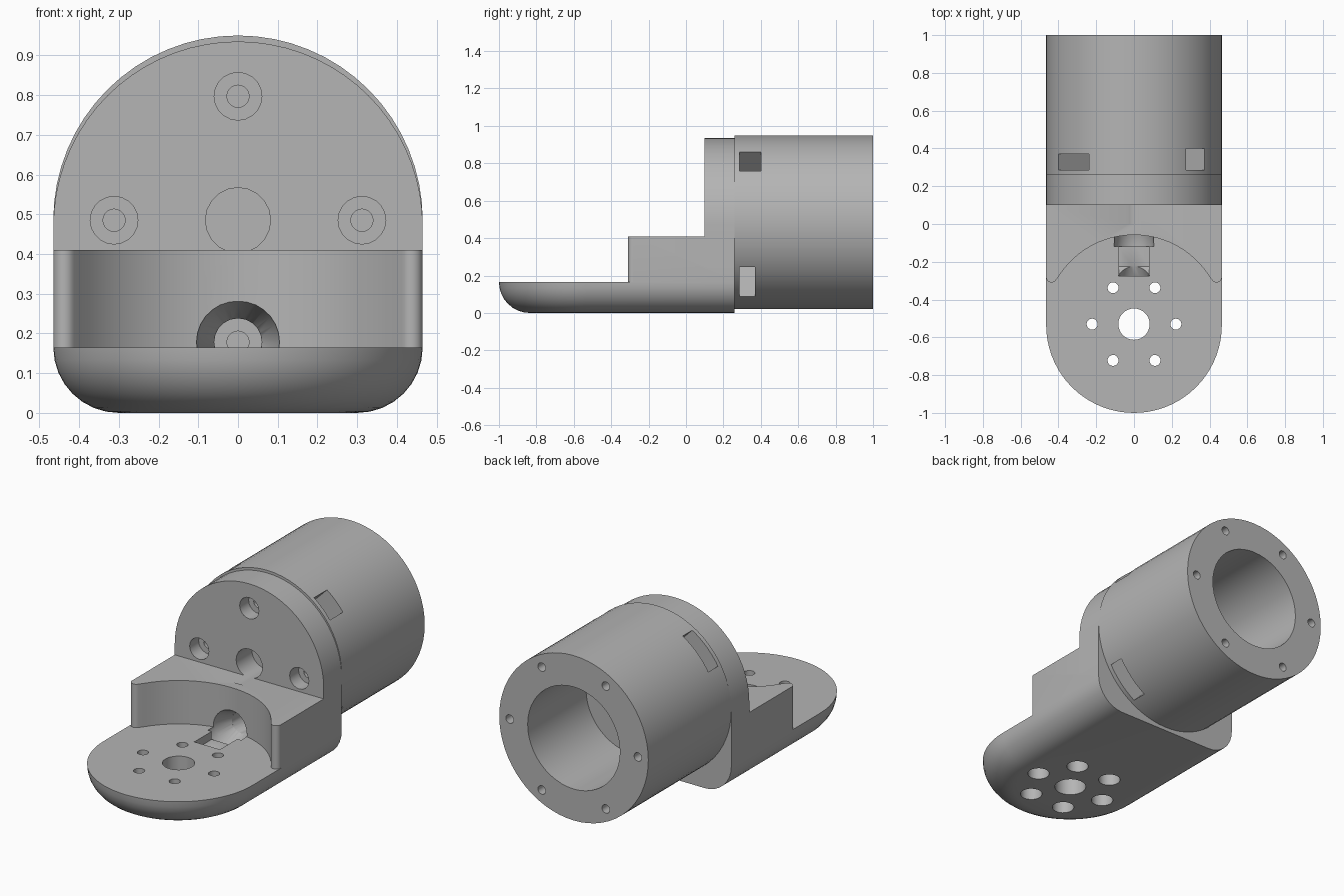
import bpy, bmesh
from math import sin, cos, pi, radians
from mathutils import Vector, Matrix

cube = bpy.data.objects.get("Cube")
if cube:
    bpy.data.objects.remove(cube)

R = 0.465        # outer radius of body and sleeve
AXIS_Z = 0.485   # height of the sleeve axis
PLATE_Y = -0.53  # centre of the round mounting plate
PLATE_Z = 0.165  # top of the mounting plate
BLOCK_Z = 0.41   # top of the step block
JOINT_Y = 0.26   # where body and sleeve meet

grey = bpy.data.materials.new("plain grey")
grey.use_nodes = True
grey.diffuse_color = (0.46, 0.46, 0.46, 1)
grey.node_tree.nodes["Principled BSDF"].inputs["Base Color"].default_value = grey.diffuse_color


def loft(name, rings):
    """Closed solid skinned through rings of equal point count."""
    bm = bmesh.new()
    loops = [[bm.verts.new(p) for p in ring] for ring in rings]
    n = len(loops[0])
    for a, b in zip(loops, loops[1:]):
        for i in range(n):
            j = (i + 1) % n
            bm.faces.new((a[i], a[j], b[j], b[i]))
    bm.faces.new(loops[0])
    bm.faces.new(loops[-1])
    bmesh.ops.recalc_face_normals(bm, faces=bm.faces)
    mesh = bpy.data.meshes.new(name)
    bm.to_mesh(mesh)
    bm.free()
    mesh.materials.append(grey)
    obj = bpy.data.objects.new(name, mesh)
    bpy.context.collection.objects.link(obj)
    return obj


def arc(cx, cy, r, start, end, steps):
    angles = [radians(start + (end - start) * i / steps) for i in range(steps + 1)]
    return [(cx + r * cos(a), cy + r * sin(a)) for a in angles]


def y_rod(name, x, z, sections, sides=20):
    """Turned solid along y from (y, radius) pairs."""
    return loft(name, [[(px, y, pz) for px, pz in arc(x, z, r, 0, 360, sides)[:-1]]
                       for y, r in sections])


def z_rod(name, x, y, sections, sides=20):
    return loft(name, [[(px, py, z) for px, py in arc(x, y, r, 0, 360, sides)[:-1]]
                       for z, r in sections])


def combine(target, tool, operation="DIFFERENCE"):
    mod = target.modifiers.new("combine", "BOOLEAN")
    mod.object, mod.operation, mod.solver = tool, operation, "EXACT"
    bpy.context.view_layer.objects.active = target
    bpy.ops.object.modifier_apply(modifier=mod.name)
    bpy.data.objects.remove(tool)


# Body: U-shaped plan with a rounded lower edge
def plan(inset, z):
    r = R - inset
    pts = [(r, JOINT_Y)] + arc(0, R - 1, r, 0, -180, 36) + [(-r, JOINT_Y)]
    return [(x, y, z) for x, y in pts]


fillet = [radians(90 * i / 8) for i in range(9)]
rings = [plan(PLATE_Z * (1 - sin(a)), PLATE_Z * (1 - cos(a))) for a in fillet]
body = loft("body", rings + [plan(0, BLOCK_Z)])

# Step block: clear the round plate, leaving rounded tips
tip = arc(0.437, -0.282, 0.028, 0, -150, 8)
hollow = arc(0, PLATE_Y, 0.472, 33, 147, 24)
outline = [(0.6, -1.2), (0.6, -0.282)] + tip + hollow
outline += [(-x, y) for x, y in reversed(tip)] + [(-0.6, -0.282), (-0.6, -1.2)]
combine(body, loft("plate_clearance", [[(x, y, z) for x, y in outline]
                                       for z in (PLATE_Z, 0.6)]))

# Arched flange behind the step
arch = [(R, 0.25)] + arc(0, 0.47, R, 0, 180, 36) + [(-R, 0.25)]
combine(body, loft("flange", [[(x, y, z) for x, z in arch] for y in (0.1, JOINT_Y)]), "UNION")

# Plate holes: one large bore and six counterbored from below
combine(body, z_rod("plate_bore", 0, PLATE_Y, [(-0.1, 0.083), (0.3, 0.083)], 28))
for i in range(6):
    a = radians(60 * i)
    x, y = 0.222 * cos(a), PLATE_Y + 0.222 * sin(a)
    combine(body, z_rod("plate_hole", x, y,
                        [(-0.1, 0.058), (0.1, 0.058), (0.1, 0.029), (0.3, 0.029)]))

# Flange face: centre recess and three counterbored screw holes
combine(body, y_rod("centre_recess", 0, AXIS_Z, [(0, 0.082), (0.24, 0.082)]))
for a in (0, 90, 180):
    x, z = 0.312 * cos(radians(a)), AXIS_Z + 0.312 * sin(radians(a))
    combine(body, y_rod("flange_hole", x, z,
                        [(0, 0.06), (0.18, 0.06), (0.18, 0.028), (0.25, 0.028)]))

# Lower screw access: sloped trough in the plate and tapered hole in the step
combine(body, y_rod("access_hole", 0, 0.178,
                    [(-0.275, 0.085), (-0.225, 0.06), (0.16, 0.06), (0.16, 0.028), (0.25, 0.028)]))
trough = [(-0.275, 0.2), (-0.275, PLATE_Z), (-0.225, 0.12), (-0.05, 0.12), (-0.05, 0.2)]
combine(body, loft("trough", [[(x, y, z) for y, z in trough] for x in (-0.08, 0.08)]))
combine(body, y_rod("access_taper", 0, 0.178, [(-0.12, 0.107), (-0.06, 0.104), (0.03, 0.06)], 28))

# Sleeve: hollow barrel behind the body
sleeve = y_rod("sleeve", 0, AXIS_Z, [(JOINT_Y, R), (1, R)], 64)
combine(sleeve, y_rod("sleeve_bore", 0, AXIS_Z, [(0.48, 0.288), (1.1, 0.288)], 48))
for i in range(6):
    a = radians(60 * i)
    combine(sleeve, y_rod("rim_hole", 0.4 * cos(a), AXIS_Z + 0.4 * sin(a),
                          [(0.8, 0.024), (1.1, 0.024)], 16))

# Nut slots: angle, tangential width, rear edge
for angle, width, rear in ((45, 0.14, 0.4), (135, 0.226, 0.37), (315, 0.226, 0.37)):
    turn = Matrix.Translation((0, 0, AXIS_Z)) @ Matrix.Rotation(radians(-angle), 4, "Y")
    corners = [(0.2, -1), (0.6, -1), (0.6, 1), (0.2, 1)]
    combine(sleeve, loft("slot", [[turn @ Vector((r, y, s * width / 2)) for r, s in corners]
                                  for y in (0.285, rear)]))

# Smooth curved walls, crisp edges
bpy.ops.object.select_all(action="DESELECT")
for obj in (body, sleeve):
    obj.select_set(True)
bpy.context.view_layer.objects.active = body
bpy.ops.object.shade_smooth_by_angle(angle=radians(30))
